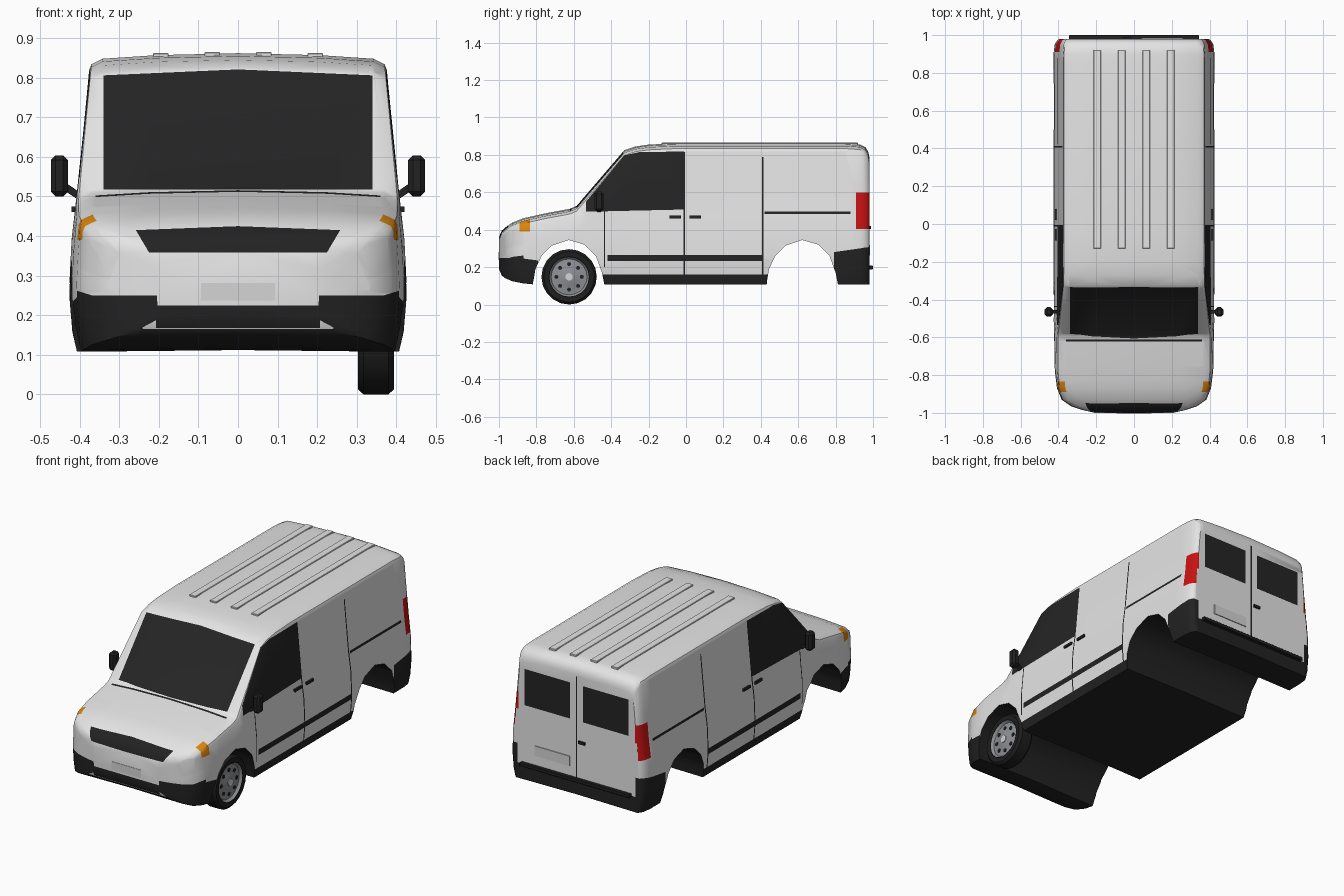
import bpy, bmesh, math
from mathutils import Vector, Matrix

if "Cube" in bpy.data.objects:
    bpy.data.objects.remove(bpy.data.objects["Cube"])


def material(name, *rgb):
    m = bpy.data.materials.new(name)
    m.use_nodes = True
    m.diffuse_color = (*rgb, 1)
    m.node_tree.nodes["Principled BSDF"].inputs["Base Color"].default_value = (*rgb, 1)
    return m


PAINT, TRIM, GLASS, AMBER, RED, RIM, RUBBER, PLATE, LAMP = range(9)
MATS = [material("white paint", .78, .78, .78), material("black trim", .016, .016, .016),
        material("dark glass", .018, .018, .018), material("amber lens", .72, .24, .005),
        material("red lens", .58, .006, .006), material("rim metal", .27, .28, .3),
        material("tyre rubber", .013, .013, .013), material("plate grey", .66, .66, .66),
        material("lamp glass", .74, .74, .74)]


def finish(bm, name, angle=40):
    bmesh.ops.recalc_face_normals(bm, faces=bm.faces)
    mesh = bpy.data.meshes.new(name)
    bm.to_mesh(mesh)
    bm.free()
    for m in MATS:
        mesh.materials.append(m)
    ob = bpy.data.objects.new(name, mesh)
    bpy.context.collection.objects.link(ob)
    if angle:
        smooth(ob, angle)
    return ob


def smooth(ob, angle):
    bpy.ops.object.select_all(action='DESELECT')
    ob.select_set(True)
    bpy.context.view_layer.objects.active = ob
    bpy.ops.object.shade_smooth_by_angle(angle=math.radians(angle))


def box(name, lo, hi, mat, bevel=0):
    lo, hi = Vector(lo), Vector(hi)
    bm = bmesh.new()
    bmesh.ops.create_cube(bm, size=1, matrix=Matrix.Translation((lo + hi) / 2) @ Matrix.Diagonal((*(hi - lo), 1)))
    if bevel:
        bmesh.ops.bevel(bm, geom=bm.edges[:], offset=bevel, segments=1, affect='EDGES')
    for f in bm.faces:
        f.material_index = mat
    return finish(bm, name, 20)


def lerp(table, v):
    for (a, p), (b, q) in zip(table, table[1:]):
        if v <= b:
            return p + (q - p) * max(0, v - a) / (b - a)
    return table[-1][1]


# Body curves: half width by height, then width factor, roof line and floor line by length
WIDTH = [(.1, .405), (.16, .419), (.26, .427), (.4, .42), (.5, .406), (.82, .376)]
PLAN = [(-1, .48), (-.985, .64), (-.965, .78), (-.93, .9), (-.87, .957), (-.78, .985), (-.6, 1),
        (.9, 1), (.95, .985), (.97, .96), (.98, .93)]
ROOF = [(-1, .36), (-.985, .395), (-.965, .413), (-.93, .437), (-.87, .461), (-.755, .487),
        (-.62, .512), (-.585, .527), (-.33, .825), (-.27, .845), (-.2, .855), (-.05, .862),
        (.85, .862), (.93, .856), (.96, .84), (.975, .815), (.98, .79)]
FLOOR = [(-1, .19), (-.985, .155), (-.965, .14), (-.93, .125), (-.87, .113), (-.82, .108)]


def ring(bm, y):
    top, low, k = lerp(ROOF, y), lerp(FLOOR, y), lerp(PLAN, y)
    edge = top - .042
    half = []
    for f in (0, .07, .2, .4, .55, .75, 1):
        z = low + f * (edge - low)
        half.append((lerp(WIDTH, z) * k, z))
    w = half[-1][0]
    half += [(w * .985, top - .028), (w * .91, top - .014), (w * .55, top - .005)]
    pts = [(0, low + .004)] + half + [(0, top)] + [(-x, z) for x, z in reversed(half)]
    return [bm.verts.new((x, y, z)) for x, z in pts]


def paint(bm, axis, sign, poly, mat):
    """Cut a convex outline into the faces looking along one axis and colour it."""
    u, v = [i for i in range(3) if i != axis]
    lo = [min(p[i] for p in poly) for i in (0, 1)]
    hi = [max(p[i] for p in poly) for i in (0, 1)]
    edges = list(zip(poly, poly[1:] + poly[:1]))

    def near():
        bm.normal_update()
        out = []
        for f in bm.faces:
            if f.normal[axis] * sign < .2:
                continue
            if all(min(w.co[a] for w in f.verts) < hi[i] and max(w.co[a] for w in f.verts) > lo[i]
                   for i, a in enumerate((u, v))):
                out.append(f)
        return out

    for p, q in edges:
        co, no = Vector(), Vector()
        co[u], co[v] = p
        no[u], no[v] = q[1] - p[1], p[0] - q[0]
        faces = near()
        geom = set(faces) | {e for f in faces for e in f.edges} | {w for f in faces for w in f.verts}
        bmesh.ops.bisect_plane(bm, geom=list(geom), dist=1e-5, plane_co=co, plane_no=no.normalized())
    for f in near():
        c = f.calc_center_median()
        side = [(q[0] - p[0]) * (c[v] - p[1]) - (q[1] - p[1]) * (c[u] - p[0]) for p, q in edges]
        if all(s > 0 for s in side) or all(s < 0 for s in side):
            f.material_index = mat


def rect(a, b, c, d):
    return [(a, c), (b, c), (b, d), (a, d)]


# Body shell
bm = bmesh.new()
rings = [ring(bm, y) for y in sorted({y for y, _ in ROOF + PLAN + FLOOR})]
for a, b in zip(rings, rings[1:]):
    for i in range(len(a)):
        j = (i + 1) % len(a)
        bm.faces.new((a[i], a[j], b[j], b[i]))
bm.faces.new(rings[0])
bm.faces.new(rings[-1])
bmesh.ops.recalc_face_normals(bm, faces=bm.faces)
bm.normal_update()
for f in bm.faces:
    if f.normal.z < -.5:
        f.material_index = TRIM

# Side details: seams, rail, moulding, sill, bumper ends, window, lights
side_details = [
    (rect(-.014, -.006, .1, .815), TRIM), (rect(.406, .414, .1, .79), TRIM),
    (rect(-.439, -.433, .2, .5), TRIM), (rect(.42, .88, .484, .498), TRIM),
    (rect(-.42, .41, .234, .266), TRIM), (rect(-.45, .45, .05, .16), TRIM),
    ([(.79, .05), (1, .05), (1, .31), (.79, .28)], TRIM),
    ([(-1.02, .05), (-.79, .05), (-.79, .235), (-.9, .25), (-1.02, .25)], TRIM),
    ([(-.535, .496), (-.01, .508), (-.01, .818), (-.25, .815), (-.33, .797), (-.535, .55)], GLASS),
    (rect(.91, 1, .405, .6), RED)]
front_details = [
    ([(.3, .355), (.385, .445), (.43, .42), (.43, .33), (.325, .287)], LAMP),
    ([(.24, .05), (.24, .165), (.27, .22), (.45, .275), (.45, .05)], TRIM)]
rear_details = [
    (rect(.365, .45, .5, .6), RED), (rect(.385, .45, .405, .51), RED),
    (rect(.37, .45, .05, .305), TRIM), (rect(.04, .325, .53, .735), GLASS)]
for s in (1, -1):
    for poly, mat in front_details:
        paint(bm, 1, -1, [(x * s, z) for x, z in poly], mat)
    for poly, mat in rear_details:
        paint(bm, 1, 1, [(x * s, z) for x, z in poly], mat)
    for poly, mat in side_details:
        paint(bm, 0, s, poly, mat)
    paint(bm, 0, s, rect(-.89, -.835, .39, .475), AMBER)

# Centre details: bumper, grilles, windscreen, cowl line, rear door seam
paint(bm, 1, -1, rect(-.245, .245, .05, .165), TRIM)
paint(bm, 1, -1, rect(-.207, .207, .168, .225), TRIM)
paint(bm, 1, -1, [(-.225, .359), (.225, .359), (.258, .415), (0, .425), (-.258, .415)], TRIM)
paint(bm, 1, -1, [(-.34, .518), (.34, .518), (.34, .806), (0, .821), (-.34, .806)], GLASS)
paint(bm, 2, 1, rect(-.36, .36, -.621, -.611), TRIM)
paint(bm, 1, 1, rect(-.4, .4, .05, .195), TRIM)
paint(bm, 1, 1, rect(-.004, .004, .15, .78), TRIM)
body = finish(bm, "body", 0)

# Wheel arches cut right across the body
ARCH = [(-.192, .05), (-.19, .12), (-.178, .19), (-.145, .26), (-.09, .315), (0, .345),
        (.085, .32), (.145, .26), (.178, .17), (.19, .11), (.192, .05)]
for centre in (-.627, .622):
    bm = bmesh.new()
    f = bm.faces.new([bm.verts.new((-.6, centre + y, z)) for y, z in ARCH])
    ext = bmesh.ops.extrude_face_region(bm, geom=[f])["geom"]
    bmesh.ops.translate(bm, verts=[g for g in ext if isinstance(g, bmesh.types.BMVert)], vec=(1.2, 0, 0))
    for f in bm.faces:
        f.material_index = TRIM
    cutter = finish(bm, "arch_cutter", 0)
    cutter.hide_render = True
    mod = body.modifiers.new("arch", 'BOOLEAN')
    mod.operation, mod.solver, mod.object = 'DIFFERENCE', 'EXACT', cutter
    bpy.context.view_layer.objects.active = body
    bpy.ops.object.modifier_apply(modifier=mod.name)
    bpy.data.objects.remove(cutter)
smooth(body, 40)

# Roof ribs
for i, (x, z) in enumerate([(-.195, .858), (-.065, .861), (.065, .861), (.195, .858)]):
    box(f"roof_rib_{i + 1}", (x - .02, -.13, z - .01), (x + .02, .92, z + .004), PAINT, .002)

# Number plates, rear step and rear handle
box("front_plate", (-.093, -1.0, .237), (.093, -.99, .282), PLATE).location.y = -.002
box("rear_plate", (.04, .975, .262), (.26, .985, .318), PLATE)
box("rear_step", (-.345, .97, .188), (.345, 1, .208), TRIM, .003)
box("rear_handle", (-.055, .975, .405), (-.015, .99, .42), TRIM)

# Door handles and mirrors
for s, side in ((1, "left"), (-1, "right")):
    for n, y in (("front", -.087), ("sliding", .02)):
        xs = sorted((s * .4, s * .42))
        box(f"{n}_handle_{side}", (xs[0], y, .461), (xs[1], y + .06, .475), TRIM)
    xs = sorted((s * .43, s * .473))
    box(f"mirror_{side}", (xs[0], -.49, .5), (xs[1], -.44, .604), TRIM, .012)
    arm = box(f"mirror_arm_{side}", (-.03, -.01, -.009), (.03, .01, .009), TRIM)
    arm.location = (s * .415, -.465, .51)
    arm.rotation_euler.y = -s * .6


# Front wheel, revolved round its axle
def revolve(name, profile, mat, steps=20):
    bm = bmesh.new()
    verts = [bm.verts.new((x, 0, r)) for r, x in profile]
    edges = [bm.edges.new(p) for p in zip(verts, verts[1:])]
    bmesh.ops.spin(bm, geom=verts + edges, cent=(0, 0, 0), axis=(1, 0, 0),
                   angle=math.tau, steps=steps, use_duplicate=False)
    bmesh.ops.remove_doubles(bm, verts=bm.verts, dist=1e-4)
    for f in bm.faces:
        f.material_index = mat
    ob = finish(bm, name, 35)
    ob.location = (0, -.625, .148)
    return ob


revolve("front_tyre", [(0, .312), (.1, .312), (.105, .303), (.135, .303), (.148, .317), (.148, .38),
                       (.135, .394), (.108, .392), (.1, .375)], RUBBER)
revolve("front_rim", [(.106, .391), (.096, .378), (.05, .382), (.035, .388), (0, .388)], RIM)
revolve("front_hub", [(.02, .38), (.02, .392), (0, .393)], PLATE, 12)
for i in range(8):
    a = i * math.tau / 8
    hole = revolve(f"rim_hole_{i + 1}", [(.011, .376), (.011, .3835), (0, .3835)], TRIM, 8)
    hole.location += Vector((0, .068 * math.cos(a), .068 * math.sin(a)))
